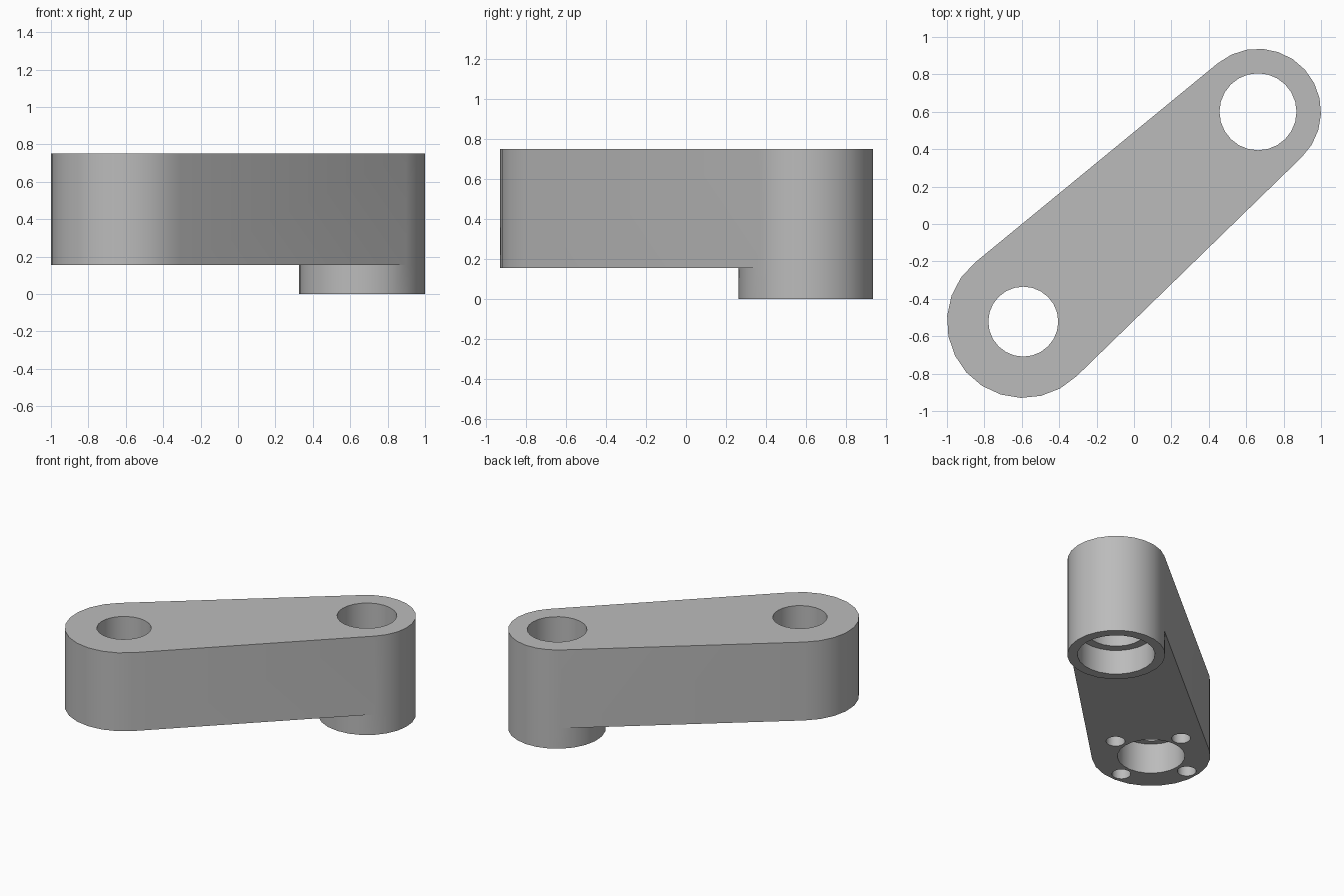
import bpy
import bmesh
from math import acos, atan2, cos, sin, pi, hypot, radians

cube = bpy.data.objects.get("Cube")
if cube:
    bpy.data.objects.remove(cube, do_unlink=True)

# Main sizes
BIG, BIG_R = (-0.592, -0.522), 0.408
SMALL, SMALL_R = (0.663, 0.60), 0.337
BOTTOM, TOP = 0.155, 0.75
HALF_STEPS = 12

grey = bpy.data.materials.new("Grey metal")
grey.use_nodes = True
colour = (0.5, 0.5, 0.5, 1)
grey.diffuse_color = colour
grey.node_tree.nodes["Principled BSDF"].inputs["Base Color"].default_value = colour


def arc(centre, radius, start, end, steps):
    """Points along an arc, both ends included."""
    return [(centre[0] + radius * cos(start + (end - start) * i / steps),
             centre[1] + radius * sin(start + (end - start) * i / steps))
            for i in range(steps + 1)]


def circle(centre, radius):
    return arc(centre, radius, 0, 2 * pi, 2 * HALF_STEPS)[:-1]


def loft(name, rings):
    """Closed solid through a stack of (outline, height) rings."""
    bm = bmesh.new()
    loops = [[bm.verts.new((x, y, z)) for x, y in outline] for outline, z in rings]
    for low, high in zip(loops, loops[1:]):
        n = len(low)
        for i in range(n):
            j = (i + 1) % n
            bm.faces.new((low[i], low[j], high[j], high[i]))
    bm.faces.new(loops[0][::-1])
    bm.faces.new(loops[-1])
    bmesh.ops.recalc_face_normals(bm, faces=bm.faces)
    mesh = bpy.data.meshes.new(name)
    bm.to_mesh(mesh)
    bm.free()
    mesh.materials.append(grey)
    obj = bpy.data.objects.new(name, mesh)
    bpy.context.collection.objects.link(obj)
    return obj


def combine(target, tool, operation):
    """Apply a boolean and discard the tool."""
    bpy.context.view_layer.objects.active = target
    mod = target.modifiers.new(tool.name, "BOOLEAN")
    mod.operation, mod.solver, mod.object = operation, "EXACT", tool
    bpy.ops.object.modifier_apply(modifier=mod.name)
    bpy.data.objects.remove(tool, do_unlink=True)


def stepped_bore(centre, floor, wide, narrow, depth):
    """Cutter: wide counterbore from below, narrow hole out of the top."""
    step = floor + depth
    return loft("bore_cutter", [
        (circle(centre, wide), floor - 0.1), (circle(centre, wide), step),
        (circle(centre, narrow), step), (circle(centre, narrow), TOP + 0.1)])


# Tapered arm: two round ends joined by their common tangents
dx, dy = SMALL[0] - BIG[0], SMALL[1] - BIG[1]
axis = atan2(dy, dx)
spread = acos((BIG_R - SMALL_R) / hypot(dx, dy))
small_arc = arc(SMALL, SMALL_R, axis - spread, axis + spread, HALF_STEPS)
big_arc = arc(BIG, BIG_R, axis + spread, axis - spread + 2 * pi, HALF_STEPS)
outline = small_arc + big_arc
arm = loft("lever_arm", [(outline, BOTTOM), (outline, TOP)])

# Boss under the small end, flush with the arm's rounded end
inner_arc = arc(SMALL, SMALL_R, axis + spread, axis - spread + 2 * pi, HALF_STEPS)
boss_ring = small_arc + inner_arc[1:-1]
combine(arm, loft("boss", [(boss_ring, 0), (boss_ring, BOTTOM)]), "UNION")

# Stepped bores through both ends
combine(arm, stepped_bore(BIG, BOTTOM, 0.232, 0.187, 0.23), "DIFFERENCE")
combine(arm, stepped_bore(SMALL, 0, 0.267, 0.206, 0.187), "DIFFERENCE")

# Four blind screw holes around the big bore, in the underside
for quarter in range(4):
    turn = radians(90 * quarter)
    spot = (BIG[0] + 0.32 * cos(turn), BIG[1] + 0.32 * sin(turn))
    ring = circle(spot, 0.065)
    combine(arm, loft("screw_cutter", [(ring, BOTTOM - 0.1), (ring, BOTTOM + 0.23)]),
            "DIFFERENCE")

# Smooth round walls, sharp rims
bpy.ops.object.select_all(action="DESELECT")
arm.select_set(True)
bpy.context.view_layer.objects.active = arm
bpy.ops.object.shade_smooth_by_angle(angle=radians(30))
